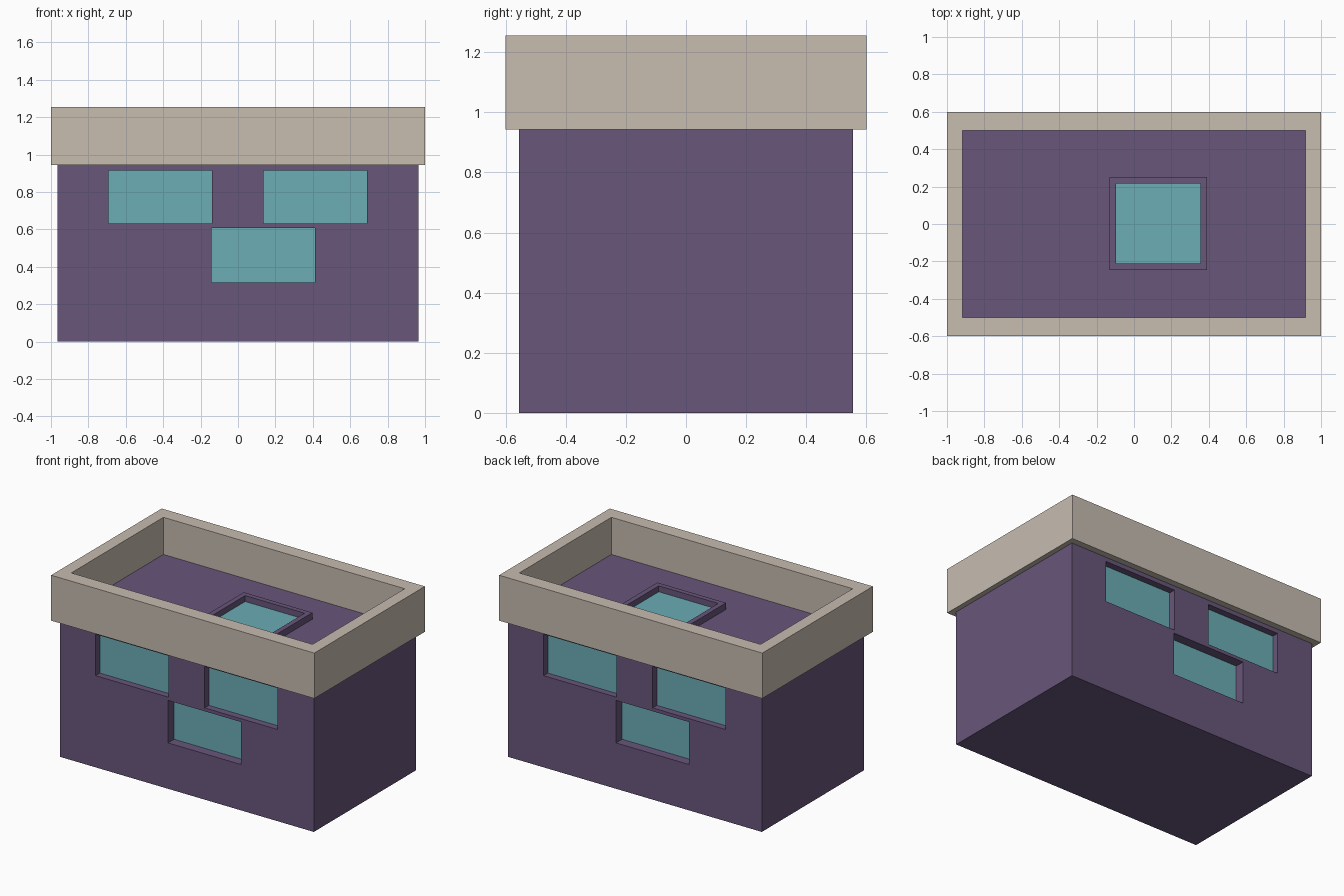
import bpy
import bmesh

default = bpy.data.objects.get("Cube")
if default:
    bpy.data.objects.remove(default, do_unlink=True)


def material(name, color):
    mat = bpy.data.materials.new(name)
    mat.use_nodes = True
    rgba = (*color, 1)
    mat.diffuse_color = rgba
    mat.node_tree.nodes["Principled BSDF"].inputs["Base Color"].default_value = rgba
    return mat


purple = material("purple wall", (0.138, 0.093, 0.195))
stone = material("beige stone", (0.571, 0.503, 0.434))
teal = material("teal glass", (0.147, 0.418, 0.462))


def add_object(name, bm, mat):
    bmesh.ops.recalc_face_normals(bm, faces=bm.faces)
    mesh = bpy.data.meshes.new(name)
    bm.to_mesh(mesh)
    bm.free()
    mesh.materials.append(mat)
    obj = bpy.data.objects.new(name, mesh)
    bpy.context.collection.objects.link(obj)
    return obj


def box(name, x, y, z, mat):
    """Box spanning the given (low, high) ranges."""
    bm = bmesh.new()
    bmesh.ops.create_cube(bm, size=1)
    for v in bm.verts:
        v.co = [r[0] if c < 0 else r[1] for c, r in zip(v.co, (x, y, z))]
    return add_object(name, bm, mat)


def frame(name, x, y, z, border, mat):
    """Rectangular ring: outer ranges, with a border (x, y) wide."""
    bm = bmesh.new()
    rings = []
    for bx, by, h in ((0, 0, z[0]), (0, 0, z[1]), (*border, z[1]), (*border, z[0])):
        x0, x1, y0, y1 = x[0] + bx, x[1] - bx, y[0] + by, y[1] - by
        rings.append([bm.verts.new((px, py, h))
                      for px, py in ((x0, y0), (x1, y0), (x1, y1), (x0, y1))])
    for a, b in zip(rings, rings[1:] + rings[:1]):
        for i in range(4):
            j = (i + 1) % 4
            bm.faces.new((a[i], a[j], b[j], b[i]))
    return add_object(name, bm, mat)


# Main block, reaching up to the sunken roof
WALL_Y = 0.555
ROOF = 1.0
body = box("body", (-0.965, 0.965), (-WALL_Y, WALL_Y), (0, ROOF), purple)

# Recessed windows: name, x range, z range, recess depth
windows = (
    ("upper_right_window", (-0.693, -0.14), (0.63, 0.914), 0.05),
    ("upper_left_window", (0.135, 0.69), (0.63, 0.914), 0.05),
    ("lower_window", (-0.143, 0.412), (0.315, 0.607), 0.07),
)


def turned(span, side):
    return tuple(sorted(side * s for s in span))


# The back repeats the front, turned half way round
for label, side in (("front", 1), ("back", -1)):
    for name, x, z, depth in windows:
        xs = turned(x, side)
        inner = -WALL_Y + depth
        cutter = box("window_cutter", xs, turned((-WALL_Y - 0.1, inner), side), z, purple)
        cutter.hide_render = True
        cut = body.modifiers.new("window_cut", "BOOLEAN")
        cut.operation = "DIFFERENCE"
        cut.solver = "EXACT"
        cut.object = cutter
        bpy.context.view_layer.objects.active = body
        bpy.ops.object.modifier_apply(modifier=cut.name)
        bpy.data.objects.remove(cutter, do_unlink=True)
        box(f"{label}_{name}", xs, turned((inner - 0.004, inner + 0.004), side), z, teal)

# Overhanging parapet around the roof
frame("parapet", (-1, 1), (-0.6, 0.6), (0.943, 1.255), (0.083, 0.1), stone)

# Raised skylight
sky_x, sky_y, rim = (-0.132, 0.39), (-0.246, 0.251), 0.035
frame("skylight_curb", sky_x, sky_y, (ROOF - 0.01, ROOF + 0.045), (rim, rim), purple)
box("skylight_glass", (sky_x[0] + rim, sky_x[1] - rim),
    (sky_y[0] + rim, sky_y[1] - rim), (ROOF - 0.004, ROOF + 0.004), teal)
